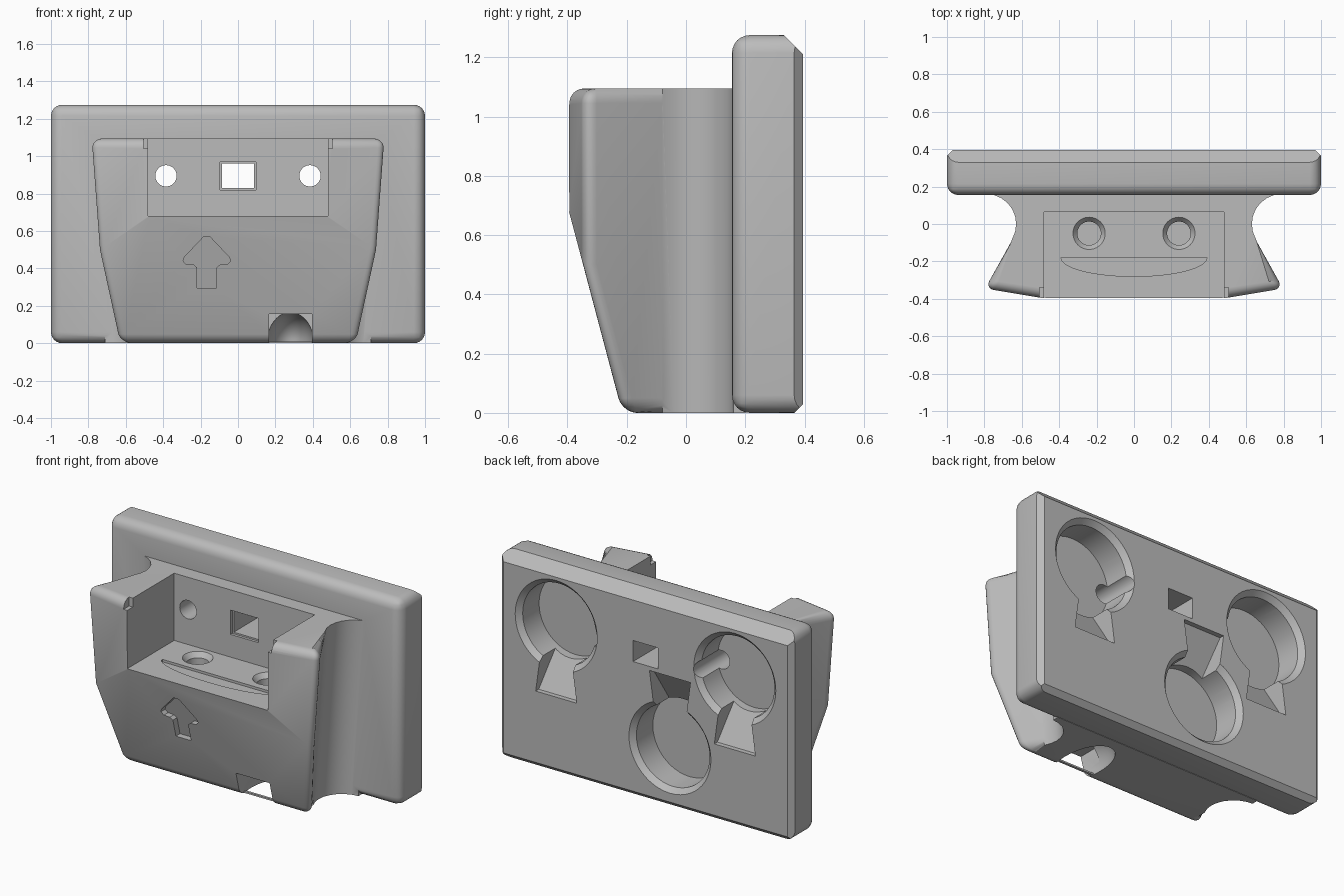
import bpy, bmesh
from math import sin, cos, pi, radians
from mathutils import Vector, Matrix

cube = bpy.data.objects.get("Cube")
if cube:
    bpy.data.objects.remove(cube, do_unlink=True)

grey = bpy.data.materials.new("matte grey")
grey.use_nodes = True
grey.diffuse_color = (0.5, 0.5, 0.5, 1)
grey.node_tree.nodes["Principled BSDF"].inputs["Base Color"].default_value = (0.5, 0.5, 0.5, 1)


def finish(name, bm):
    bmesh.ops.recalc_face_normals(bm, faces=bm.faces)
    mesh = bpy.data.meshes.new(name)
    bm.to_mesh(mesh)
    bm.free()
    mesh.materials.append(grey)
    obj = bpy.data.objects.new(name, mesh)
    bpy.context.collection.objects.link(obj)
    return obj


def loft(ring_a, ring_b):
    bm = bmesh.new()
    a = [bm.verts.new(p) for p in ring_a]
    b = [bm.verts.new(p) for p in ring_b]
    bm.faces.new(a)
    bm.faces.new(b[::-1])
    for i in range(len(a)):
        j = (i + 1) % len(a)
        bm.faces.new((a[i], a[j], b[j], b[i]))
    return bm


def box(name, x, y, z):
    ring = [(x[0], y[0]), (x[1], y[0]), (x[1], y[1]), (x[0], y[1])]
    return finish(name, loft([(*p, z[0]) for p in ring], [(*p, z[1]) for p in ring]))


def disc(name, centre, r1, r2, depth, along_y=False):
    # Tapered cylinder whose r1 end sits at centre and runs along +y or +z
    bm = bmesh.new()
    turn = Matrix.Rotation(-pi / 2, 4, 'X') if along_y else Matrix()
    move = Matrix.Translation(centre) @ turn @ Matrix.Translation((0, 0, depth / 2))
    bmesh.ops.create_cone(bm, cap_ends=True, segments=48, radius1=r1, radius2=r2,
                          depth=depth, matrix=move)
    return finish(name, bm)


def cut(bm, point, normal):
    res = bmesh.ops.bisect_plane(bm, geom=bm.verts[:] + bm.edges[:] + bm.faces[:], dist=1e-5,
                                 plane_co=point, plane_no=normal, clear_outer=True)
    edges = [e for e in res["geom_cut"] if isinstance(e, bmesh.types.BMEdge)]
    bmesh.ops.holes_fill(bm, edges=[e for e in edges if e.is_boundary], sides=0)


def slope_y(z):
    return -0.395 + 0.265 * (0.68 - z)


# Back plate: rounded front, chamfered back
TOP, BACK = 1.275, 0.395
rect = [(-1, 0), (1, 0), (1, TOP), (-1, TOP)]
bm = loft([(x, 0.155, z) for x, z in rect], [(x, BACK, z) for x, z in rect])
soft = [e for e in bm.edges if min(v.co.y for v in e.verts) < 0.2]
bmesh.ops.bevel(bm, geom=soft, offset=0.06, segments=6, profile=0.5, affect='EDGES')
cut(bm, (0, 0.33, TOP), (0, 1, 1))
cut(bm, (0, 0.365, 0), (0, 1, -1))
for s in (-1, 1):
    cut(bm, (s, 0.365, 0), (s, 1, 0))
plate = finish("back_plate", bm)

# Front holder: waisted section, narrowing downward, with a sloped lower front
half = [(0.5, -0.395), (0.80, -0.345)]
for i in range(9):
    t = radians(210 - 15 * i)
    half.append((0.79 + 0.16 * cos(t), 0.16 * sin(t)))
half.append((0.79, 0.2))


def section(z, inset):
    right = [(x - inset, y, z) for x, y in half]
    return right + [(-x, y, z) for x, y, z in right[::-1]]


bm = loft(section(0, 0.08), section(1.095, 0))
bmesh.ops.recalc_face_normals(bm, faces=bm.faces)
cut(bm, (0, -0.395, 0.68), (0, -1, -0.265))
bmesh.ops.recalc_face_normals(bm, faces=bm.faces)
soft = [e for e in bm.edges if all(v.co.y < -0.07 for v in e.verts)
        and e.calc_face_angle(0) > 0.4]
bmesh.ops.bevel(bm, geom=soft, offset=0.05, segments=6, profile=0.5, affect='EDGES')
holder = finish("holder_body", bm)

# Pocket, its corner nicks and the square window
cutters = [box("pocket", (-0.48, 0.48), (-0.6, 0.063), (0.68, 1.3)),
           box("window", (-0.085, 0.085), (0, 0.6), (0.83, 0.96)),
           box("window_rim", (-0.095, 0.095), (0, 0.08), (0.82, 0.97))]
for s in (-1, 1):
    cutters.append(box("nick", sorted((s * 0.47, s * 0.505)), (-0.5, -0.34), (1.04, 1.2)))
    # Screw recesses in the pocket floor
    cutters.append(disc("screw_recess", (s * 0.24, -0.05, 0.60), 0.063, 0.063, 0.1))
    cutters.append(disc("screw_rim", (s * 0.24, -0.05, 0.65), 0.063, 0.09, 0.035))
    # Round holes through the pocket wall
    cutters.append(disc("wall_hole", (s * 0.385, 0.0, 0.895), 0.057, 0.057, 0.6, True))

# Crescent groove in the pocket floor
crescent = [(0.39 * cos(pi + pi * i / 24), -0.18 + 0.1 * sin(pi + pi * i / 24)) for i in range(25)]
cutters.append(finish("crescent", loft([(x, y, 0.665) for x, y in crescent],
                                       [(x, y, 0.72) for x, y in crescent])))

# Arrow recess following the sloped front
side = [(0.052, 0.295), (0.052, 0.405), (0.07, 0.42), (0.11, 0.422), (0.127, 0.44),
        (0.12, 0.46), (0.018, 0.568)]
arrow = [(-0.167 + x, z) for x, z in side] + [(-0.167 - x, z) for x, z in side[::-1]]
cutters.append(finish("arrow", loft([(x, slope_y(z) - 0.1, z) for x, z in arrow],
                                    [(x, slope_y(z) + 0.04, z) for x, z in arrow])))

# Cable outlet under the front
cutters.append(box("outlet", (0.165, 0.395), (-0.5, -0.1), (-0.1, 0.155)))
bm = bmesh.new()
bmesh.ops.create_uvsphere(bm, u_segments=40, v_segments=20, radius=1,
                          matrix=Matrix.Translation((0.28, -0.1, 0))
                          @ Matrix.Diagonal((0.125, 0.23, 0.165, 1)))
cutters.append(finish("outlet_scoop", bm))


# Keyhole sockets in the back: round well, chamfered rim, ramped slot
def keyhole(x, z, d):
    cutters.append(disc("well", (x, 0.205, z), 0.25, 0.25, 0.4, True))
    cutters.append(disc("well_rim", (x, 0.365, z), 0.25, 0.285, 0.035, True))
    near, far = z + d * 0.15, z + d * 0.44
    deep = [(x - 0.1, 0.205, near), (x + 0.1, 0.205, near),
            (x + 0.14, 0.365, far), (x - 0.14, 0.365, far)]
    cutters.append(finish("slot", loft(deep, [(px, 0.5, pz) for px, _, pz in deep])))


keyhole(0.61, 0.91, -1)
keyhole(-0.61, 0.91, -1)
keyhole(-0.167, 0.365, 1)

# Join the plate and holder, then carve everything
parts = [(holder, 'UNION')] + [(c, 'DIFFERENCE') for c in cutters]
for tool, mode in parts:
    mod = plate.modifiers.new(tool.name, 'BOOLEAN')
    mod.operation = mode
    mod.solver = 'EXACT'
    mod.object = tool
bpy.context.view_layer.update()
result = bpy.data.meshes.new_from_object(plate.evaluated_get(bpy.context.evaluated_depsgraph_get()))
plate.modifiers.clear()
plate.data = result
plate.name = "wall_holder"
for tool, _ in parts:
    bpy.data.objects.remove(tool, do_unlink=True)

# Thin bar across the cable outlet
bar = box("outlet_bar", (0.16, 0.4), (-0.17, -0.155), (0, 0.01))

bpy.ops.object.select_all(action='DESELECT')
plate.select_set(True)
bpy.context.view_layer.objects.active = plate
bpy.ops.object.shade_smooth_by_angle(angle=radians(25))
